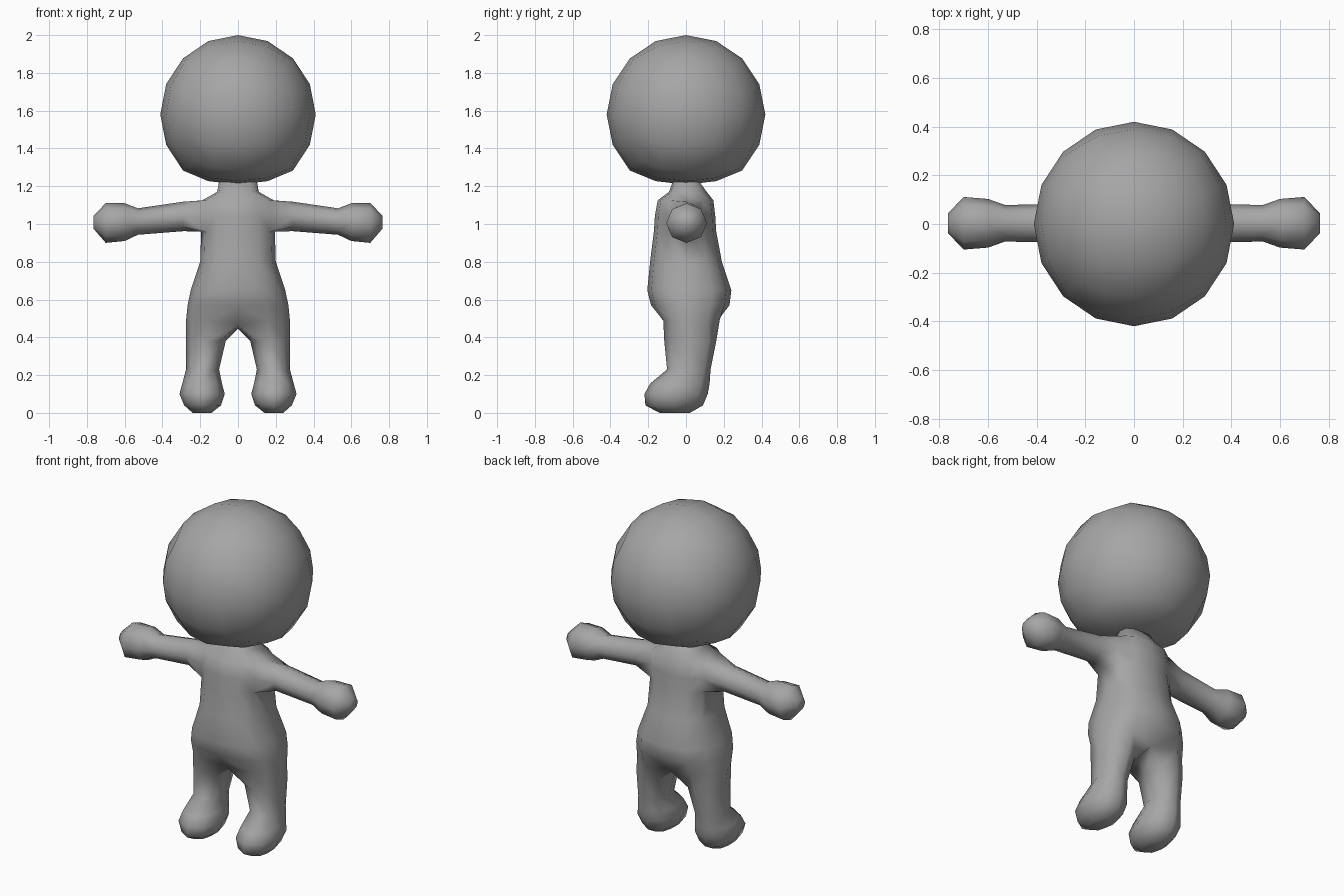
import bpy, bmesh, math
from mathutils import Vector

if "Cube" in bpy.data.objects:
    bpy.data.objects.remove(bpy.data.objects["Cube"])

grey = bpy.data.materials.new("plain grey")
grey.diffuse_color = (0.38, 0.38, 0.38, 1)
grey.use_nodes = True
grey.node_tree.nodes["Principled BSDF"].inputs["Base Color"].default_value = grey.diffuse_color


def finish(name, bm):
    bmesh.ops.recalc_face_normals(bm, faces=bm.faces)
    for f in bm.faces:
        f.smooth = True
    mesh = bpy.data.meshes.new(name)
    bm.to_mesh(mesh)
    bm.free()
    mesh.materials.append(grey)
    obj = bpy.data.objects.new(name, mesh)
    bpy.context.collection.objects.link(obj)
    return obj


def spow(v, p):
    return math.copysign(abs(v) ** p, v)


# Head: a cube rounded into a ball, flattened under the chin
bm = bmesh.new()
bmesh.ops.create_cube(bm, size=2)
bmesh.ops.subdivide_edges(bm, edges=bm.edges[:], cuts=3, use_grid_fill=True)
for v in bm.verts:
    d = Vector([math.tan(c * math.pi / 4) for c in v.co]).normalized() * 0.42
    if d.z < -0.3:
        d.z = -0.3 + (d.z + 0.3) * 0.6
    v.co = (d.x * 0.98, d.y, d.z + 1.58)
finish("head", bm)

# Body: right half, mirrored across x = 0
bm = bmesh.new()


def skin(a, b, closed=True):
    n = len(a)
    for i in range(n if closed else n - 1):
        j = (i + 1) % n
        bm.faces.new((a[i], a[j], b[j], b[i]))


# Torso: half rings running from front centre to back centre
TORSO = [  # z, half width, front y, back y
    (1.225, 0.10, -0.07, 0.07),
    (1.17, 0.11, -0.09, 0.11),
    (1.125, 0.19, -0.15, 0.145),
    (1.04, 0.20, -0.165, 0.155),
    (0.96, 0.195, -0.17, 0.16),
    (0.80, 0.20, -0.19, 0.19),
    (0.65, 0.25, -0.205, 0.24),
    (0.57, 0.267, -0.185, 0.23),
    (0.49, 0.275, -0.135, 0.20),
]
rings = []
for z, w, yf, yb in TORSO:
    ring = []
    for k in range(7):
        a = math.radians(30 * k - 90)
        s = spow(math.sin(a), 0.8)
        x = 0 if k in (0, 6) else w * math.cos(a) ** 0.8
        ring.append(bm.verts.new((x, -s * yf if s < 0 else s * yb, z)))
    rings.append(ring)
for k in (0, 6):
    rings[-1][k].co.y *= 0.75
    rings[-1][k].co.z = 0.465
for r in range(len(rings) - 1):
    for k in range(6):
        if r in (2, 3) and k in (2, 3):
            continue  # opening for the arm
        bm.faces.new((rings[r][k], rings[r][k + 1], rings[r + 1][k + 1], rings[r + 1][k]))
# Torso top, hidden in the head
neck = rings[0]
bm.faces.new(neck)

# Arm and round hand, grown from the shoulder opening
ARM = [  # x, centre z, y radius, z radius
    (0.29, 1.04, 0.08, 0.078),
    (0.53, 1.013, 0.075, 0.07),
    (0.60, 1.01, 0.10, 0.10),
    (0.70, 1.005, 0.108, 0.105),
    (0.765, 1.01, 0.04, 0.035),
]
prev = [rings[r][k] for r, k in
        ((2, 2), (2, 3), (2, 4), (3, 4), (4, 4), (4, 3), (4, 2), (3, 2))]
for x, zc, ry, rz in ARM:
    ring = []
    for k in range(8):
        a = math.radians(135 - 45 * k)
        ring.append(bm.verts.new((x, 0.003 + ry * math.cos(a), zc + rz * math.sin(a))))
    skin(prev, ring)
    prev = ring
bm.faces.new(prev)

# Leg and foot, grown from the hip half ring plus one crotch point
LEG = [  # z, inner x, outer x, front y, back y
    (0.38, 0.065, 0.275, -0.115, 0.16),
    (0.23, 0.10, 0.275, -0.10, 0.13),
    (0.155, 0.085, 0.295, -0.19, 0.125),
    (0.10, 0.07, 0.31, -0.22, 0.115),
    (0.04, 0.09, 0.285, -0.215, 0.09),
    (0.0, 0.14, 0.24, -0.14, 0.02),
]
prev = rings[-1] + [bm.verts.new((0, 0.02, 0.445))]
for z, xi, xo, yf, yb in LEG:
    ring = []
    for k in range(8):
        a = math.radians(45 * (k - 3))
        ring.append(bm.verts.new(((xi + xo) / 2 + (xo - xi) / 2 * math.cos(a),
                                  (yf + yb) / 2 + (yb - yf) / 2 * math.sin(a), z)))
    skin(prev, ring)
    prev = ring
bm.faces.new(prev)

body = finish("body", bm)
mirror = body.modifiers.new("mirror", 'MIRROR')
mirror.use_clip = True
mirror.merge_threshold = 0.0005
